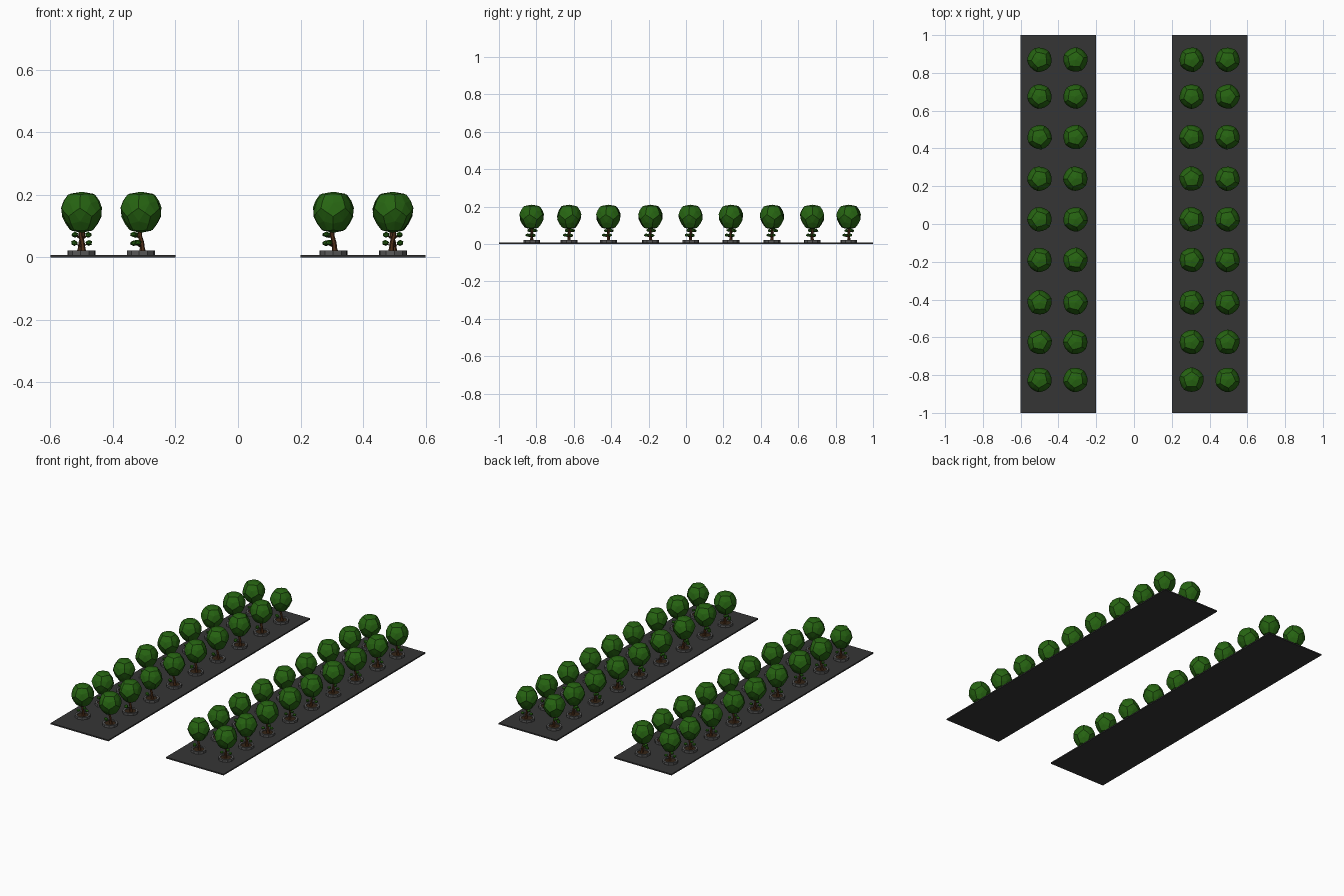
import bpy, bmesh, math, random
from mathutils import Vector, Matrix

if "Cube" in bpy.data.objects:
    bpy.data.objects.remove(bpy.data.objects["Cube"])

random.seed(4)


def mat(name, c):
    m = bpy.data.materials.new(name)
    m.diffuse_color = (*c, 1)
    m.use_nodes = True
    m.node_tree.nodes["Principled BSDF"].inputs["Base Color"].default_value = m.diffuse_color
    return m


ASPHALT = mat("dark grey paving", (0.036, 0.036, 0.036))
STONE = mat("grey stone", (0.10, 0.10, 0.10))
SOIL = mat("dark soil", (0.035, 0.018, 0.008))
BARK = mat("brown bark", (0.085, 0.03, 0.01))
LEAF = mat("leaf green", (0.02, 0.13, 0.006))


def mesh_from(bm, name, m):
    bmesh.ops.recalc_face_normals(bm, faces=bm.faces)
    me = bpy.data.meshes.new(name)
    bm.to_mesh(me)
    bm.free()
    me.materials.append(m)
    return me


def place(name, me, loc, rot=0.0):
    ob = bpy.data.objects.new(name, me)
    bpy.context.collection.objects.link(ob)
    ob.location = loc
    ob.rotation_euler.z = rot
    return ob


def lathe(profile, n, name, m):
    # closed ring of profile points (radius, z)
    bm = bmesh.new()
    rings = [[bm.verts.new((r * math.cos(2 * math.pi * i / n), r * math.sin(2 * math.pi * i / n), z))
              for i in range(n)] for r, z in profile]
    for k in range(len(rings)):
        a, b = rings[k], rings[(k + 1) % len(rings)]
        for i in range(n):
            j = (i + 1) % n
            bm.faces.new((a[i], a[j], b[j], b[i]))
    return mesh_from(bm, name, m)


# Crown: twelve-sided solid whose faces are domed towards a sphere
def crown_mesh():
    ico = bmesh.new()
    bmesh.ops.create_icosphere(ico, subdivisions=1, radius=1)
    pts = [f.calc_center_median().normalized() for f in ico.faces]
    ico.free()
    bm = bmesh.new()
    for p in pts:
        bm.verts.new(p)
    bmesh.ops.convex_hull(bm, input=bm.verts[:])
    bmesh.ops.dissolve_limit(bm, angle_limit=0.1, verts=bm.verts[:], edges=bm.edges[:])
    bmesh.ops.subdivide_edges(bm, edges=bm.edges[:], cuts=1)
    bmesh.ops.poke(bm, faces=bm.faces[:])
    for v in bm.verts:
        v.co = v.co.lerp(v.co.normalized(), 0.6)
        t = 1 + 0.1 * v.co.z          # slightly broader towards the top
        v.co = Vector((v.co.x * t * 0.066, v.co.y * t * 0.066, v.co.z * 0.0715))
    return mesh_from(bm, "crown", LEAF)


# Trunk and twigs: tapered tube through a few points
def tube(bm, pts, radii, n=6):
    rings = []
    for (x, y, z), r in zip(pts, radii):
        rings.append([bm.verts.new((x + r * math.cos(2 * math.pi * i / n),
                                    y + r * math.sin(2 * math.pi * i / n), z)) for i in range(n)])
    for a, b in zip(rings, rings[1:]):
        for i in range(n):
            j = (i + 1) % n
            bm.faces.new((a[i], a[j], b[j], b[i]))
    bm.faces.new(rings[0][::-1])
    bm.faces.new(rings[-1])


def tufts(angles):
    return [(0.025 * math.cos(math.radians(a)), 0.025 * math.sin(math.radians(a)), z)
            for a, z in zip(angles, (0.045, 0.073, 0.047, 0.071))]


def trunk_mesh(spots):
    bm = bmesh.new()
    tube(bm, [(0.006, 0, 0.012), (0.004, 0, 0.03), (0.002, 0, 0.05), (-0.004, 0, 0.07), (-0.002, 0, 0.1)],
         [0.011, 0.008, 0.0075, 0.007, 0.007])
    for x, y, z in spots:
        tube(bm, [(0.002, 0, z - 0.014), (x, y, z)], [0.003, 0.002], 4)
    return mesh_from(bm, "trunk", BARK)


def tuft_mesh(spots):
    bm = bmesh.new()
    for p in spots:
        bmesh.ops.create_icosphere(bm, subdivisions=1, radius=0.0115,
                                   matrix=Matrix.Translation(p) @ Matrix.Diagonal((1, 1, 0.75, 1)))
    return mesh_from(bm, "tufts", LEAF)


# Paving strips
for side, x in (("left", -0.4), ("right", 0.4)):
    bm = bmesh.new()
    bmesh.ops.create_cube(bm, size=1, matrix=Matrix.Translation((0, 0, 0.004)) @ Matrix.Diagonal((0.4, 2, 0.008, 1)))
    place(side + "_paving", mesh_from(bm, "paving", ASPHALT), (x, 0, 0))

# Shared tree part meshes
crown = crown_mesh()
ring = lathe([(0.045, 0.006), (0.045, 0.022), (0.033, 0.022), (0.033, 0.006)], 10, "planter_ring", STONE)
bm = bmesh.new()
bmesh.ops.create_circle(bm, cap_ends=True, segments=10, radius=0.034, matrix=Matrix.Translation((0, 0, 0.017)))
soil = mesh_from(bm, "soil", SOIL)
inner, outer = tufts((200, 160, 240, 130)), tufts((205, 150, 20, 330))
parts = {"inner": (trunk_mesh(inner), tuft_mesh(inner)),
         "outer": (trunk_mesh(outer), tuft_mesh(outer))}

# Four rows of nine trees
for x, kind in ((-0.5, "outer"), (-0.31, "inner"), (0.305, "inner"), (0.495, "outer")):
    for y in (-0.825, -0.625, -0.415, -0.19, 0.025, 0.24, 0.46, 0.675, 0.87):
        rot = random.uniform(0, 6.28)
        turn = random.choice((0, math.pi)) if kind == "outer" else random.uniform(-0.25, 0.25)
        trunk, tuft = parts[kind]
        place("tree_crown", crown, (x, y, 0.144), rot)
        place("tree_trunk", trunk, (x, y, 0), turn)
        place("tree_tufts", tuft, (x, y, 0), turn)
        place("planter_ring", ring, (x, y, 0), rot)
        place("planter_soil", soil, (x, y, 0), rot)
